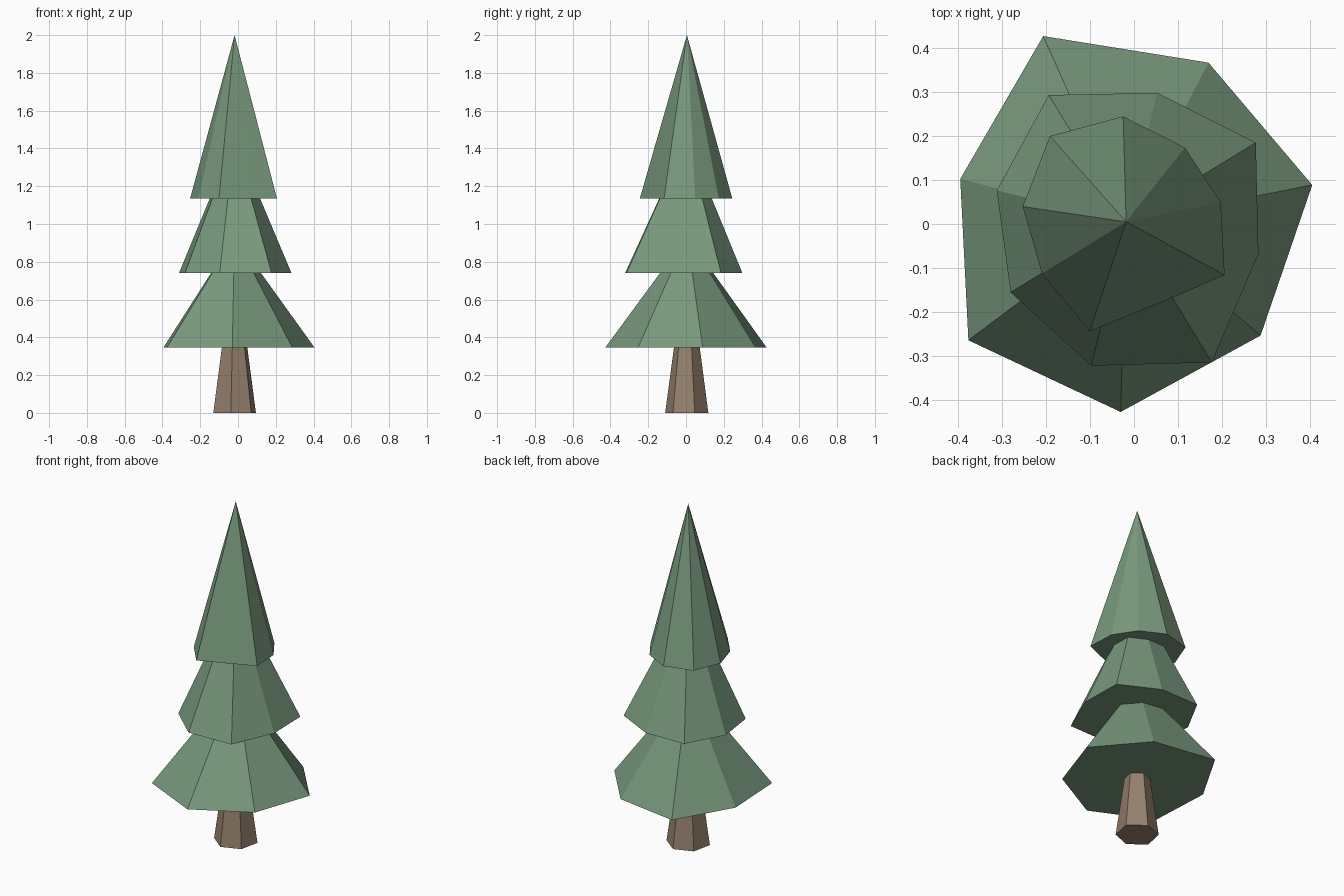
import bpy
from math import cos, sin, radians, tau

cube = bpy.data.objects.get("Cube")
if cube:
    bpy.data.objects.remove(cube)


def make_material(name, rgb):
    mat = bpy.data.materials.new(name)
    mat.use_nodes = True
    mat.diffuse_color = (*rgb, 1)
    mat.node_tree.nodes["Principled BSDF"].inputs["Base Color"].default_value = (*rgb, 1)
    return mat


GREEN = make_material("needle green", (0.19, 0.32, 0.205))
BROWN = make_material("bark brown", (0.305, 0.22, 0.155))
CENTRE = (-0.018, 0.005)


def ring(radii, phase, z, scale=1.0):
    """Evenly spaced corners with uneven radii, counter-clockwise."""
    points = []
    for i, r in enumerate(radii):
        a = radians(phase) + tau * i / len(radii)
        points.append((CENTRE[0] + scale * r * cos(a), CENTRE[1] + scale * r * sin(a), z))
    return points


def tapered_part(name, radii, phase, bottom, top, mat, top_scale=0.0):
    """Faceted cone, or a frustum when top_scale is above zero."""
    n = len(radii)
    verts = ring(radii, phase, bottom)
    faces = [tuple(reversed(range(n)))]
    if top_scale:
        verts += ring(radii, phase, top, top_scale)
        faces += [(i, (i + 1) % n, n + (i + 1) % n, n + i) for i in range(n)]
        faces.append(tuple(range(n, 2 * n)))
    else:
        verts.append((*CENTRE, top))
        faces += [(i, (i + 1) % n, n) for i in range(n)]
    mesh = bpy.data.meshes.new(name)
    mesh.from_pydata(verts, [], faces)
    mesh.materials.append(mat)
    obj = bpy.data.objects.new(name, mesh)
    bpy.context.collection.objects.link(obj)
    return obj


# Six-sided trunk, narrowing upwards into the lowest tier
tapered_part("trunk", [0.12, 0.115, 0.115, 0.12, 0.117, 0.115], 20, 0, 0.37, BROWN, 0.57)

# Three foliage tiers, each tucked into the one above
tapered_part("lower_foliage", [0.432, 0.408, 0.463, 0.39, 0.449, 0.433, 0.401],
             11.2, 0.345, 0.935, GREEN)
tapered_part("middle_foliage", [0.346, 0.302, 0.338, 0.303, 0.308, 0.337, 0.375, 0.31],
             31.4, 0.74, 1.455, GREEN)
tapered_part("upper_foliage", [0.22, 0.2155, 0.24, 0.261, 0.238, 0.225, 0.263, 0.2, 0.255],
             11.6, 1.135, 2.0, GREEN)
